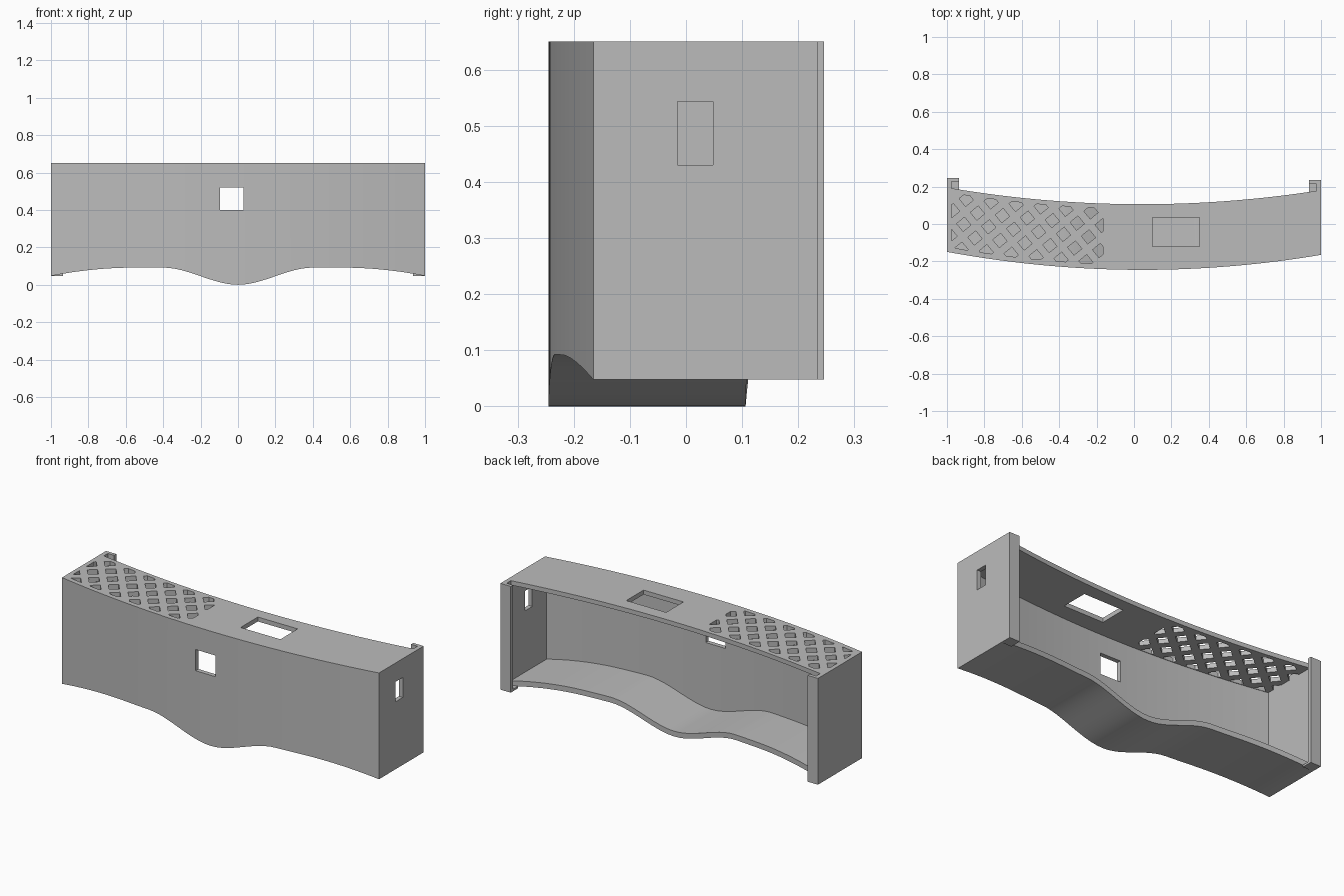
import bpy, bmesh, math
from mathutils import Vector, Matrix

if "Cube" in bpy.data.objects:
    bpy.data.objects.remove(bpy.data.objects["Cube"])

TOP, WALL, FLOOR = 0.65, 0.025, 0.03

grey = bpy.data.materials.new("plain grey")
grey.use_nodes = True
grey.diffuse_color = (0.5, 0.5, 0.5, 1)
grey.node_tree.nodes["Principled BSDF"].inputs["Base Color"].default_value = (0.5, 0.5, 0.5, 1)


# Curves that shape the cover
def front(x):
    return -0.245 + 0.088 * x * x - 0.008 * x


def back(x):
    return 0.106 + 0.082 * x * x - 0.007 * x


def bottom(x):
    t = min(abs(x) / 0.4, 1)
    return 0.092 * t * t * (3 - 2 * t) - 0.22 * max(abs(x) - 0.55, 0) ** 2


def make(name, bm):
    bmesh.ops.recalc_face_normals(bm, faces=bm.faces)
    mesh = bpy.data.meshes.new(name)
    bm.to_mesh(mesh)
    bm.free()
    mesh.materials.append(grey)
    ob = bpy.data.objects.new(name, mesh)
    bpy.context.scene.collection.objects.link(ob)
    return ob


def loft(name, x0, x1, y0, y1, z0, z1, steps=60):
    """Sweep a four-cornered section along x; the limits are functions of x."""
    bm = bmesh.new()
    rings = []
    for i in range(steps + 1):
        x = x0 + (x1 - x0) * i / steps
        corners = ((y0(x), z0(x)), (y1(x), z0(x)), (y1(x), z1(x)), (y0(x), z1(x)))
        rings.append([bm.verts.new((x, y, z)) for y, z in corners])
    for a, b in zip(rings, rings[1:]):
        for k in range(4):
            n = (k + 1) % 4
            bm.faces.new((a[k], a[n], b[n], b[k]))
    bm.faces.new(rings[0])
    bm.faces.new(rings[-1])
    return make(name, bm)


def add_box(bm, x, y, z, turn=0):
    size = Vector((x[1] - x[0], y[1] - y[0], z[1] - z[0]))
    mid = Vector((x[0] + x[1], y[0] + y[1], z[0] + z[1])) / 2
    m = Matrix.Translation(mid) @ Matrix.Rotation(turn, 4, "Z") @ Matrix.Diagonal((*size, 1))
    bmesh.ops.create_cube(bm, size=1, matrix=m)


def box(name, x, y, z):
    bm = bmesh.new()
    add_box(bm, x, y, z)
    return make(name, bm)


def combine(ob, tool, operation="DIFFERENCE"):
    """Apply a boolean and remove the tool."""
    mod = ob.modifiers.new("cut", "BOOLEAN")
    mod.operation, mod.solver, mod.object = operation, "EXACT", tool
    graph = bpy.context.evaluated_depsgraph_get()
    mesh = bpy.data.meshes.new_from_object(ob.evaluated_get(graph))
    ob.modifiers.clear()
    ob.data = mesh
    bpy.data.objects.remove(tool)


# Curved shell, open at the back
shell = loft("curved_shell", -1, 1, front, back, bottom, lambda x: TOP)
combine(shell, loft("cavity", WALL - 1, 1 - WALL, lambda x: front(x) + WALL,
                    lambda x: back(x) + 0.1, lambda x: bottom(x) + FLOOR,
                    lambda x: TOP - WALL))

# Windows in the front, top and one end
combine(shell, box("front_window", (-0.095, 0.03), (-0.3, -0.15), (0.4, 0.52)))
combine(shell, box("top_window", (0.1, 0.35), (-0.12, 0.035), (0.6, 0.7)))
combine(shell, box("end_window", (0.95, 1.05), (-0.015, 0.048), (0.43, 0.543)))

# Diamond vent lattice, trimmed to a border inside the top plate
tilt = -0.1
pitch, half = 0.134, 0.027
bm = bmesh.new()
for i in range(-8, 9):
    for j in range(-8, 9):
        if (i + j) % 2:
            continue
        c = Matrix.Rotation(tilt, 2) @ Vector((i, j)) * pitch / 2 + Vector((-0.63, 0.105))
        if -1.05 < c.x < -0.1 and front(c.x) - 0.05 < c.y < back(c.x) + 0.05:
            add_box(bm, (c.x - half, c.x + half), (c.y - half, c.y + half),
                    (0.6, 0.7), tilt + math.pi / 4)
vents = make("vents", bm)
combine(vents, loft("vent_area", -0.975, -0.165, lambda x: front(x) + 0.028,
                    lambda x: back(x) - 0.025, lambda x: 0.59, lambda x: 0.71, 24),
        "INTERSECT")
combine(shell, vents)

# Hooked end brackets behind the shell
low = bottom(1)
for side, name, rear in ((1, "left_bracket", 0.235), (-1, "right_bracket", 0.246)):
    def span(a, b):
        return sorted((side * a, side * b))
    bm = bmesh.new()
    add_box(bm, span(1 - WALL, 1), (back(side) - 0.01, rear), (low, TOP))
    add_box(bm, span(0.935, 1 - WALL), (rear - 0.02, rear), (low, TOP))
    add_box(bm, span(0.935, 1 - WALL), (back(side) - 0.01, rear - 0.02), (low, low + 0.012))
    make(name, bm)

# Smooth the curved walls, keep the edges crisp
bpy.ops.object.select_all(action="DESELECT")
shell.select_set(True)
bpy.context.view_layer.objects.active = shell
bpy.ops.object.shade_smooth_by_angle(angle=math.radians(30))
